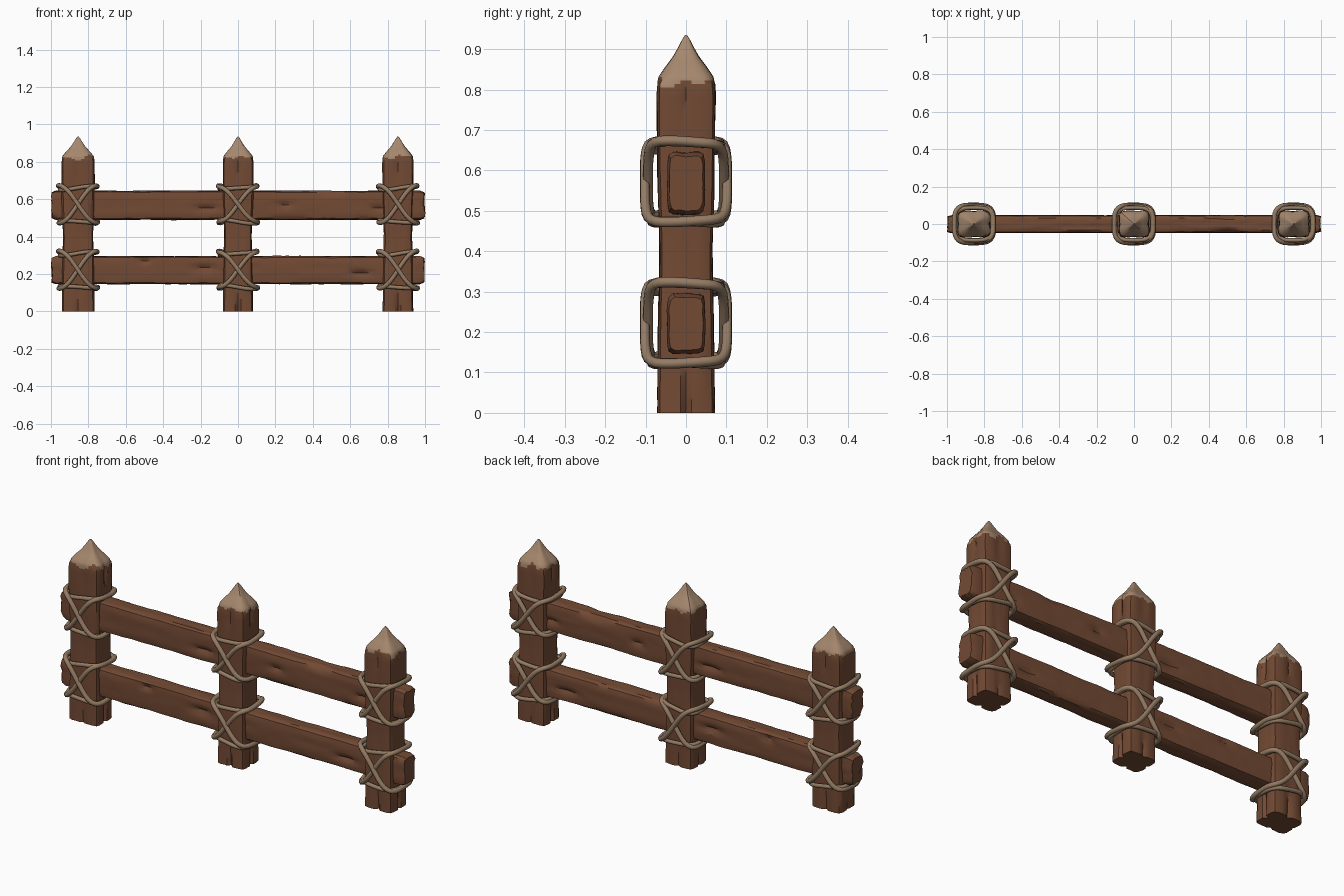
import bpy, bmesh
from math import sin, cos, pi, exp
from mathutils import Vector, noise

if "Cube" in bpy.data.objects:
    bpy.data.objects.remove(bpy.data.objects["Cube"])


def material(name, rgb):
    m = bpy.data.materials.new(name)
    m.use_nodes = True
    color = (*rgb, 1)
    m.diffuse_color = color
    m.node_tree.nodes["Principled BSDF"].inputs["Base Color"].default_value = color
    return m


WOOD = material("brown wood", (0.17, 0.068, 0.034))
CUT = material("pale cut wood", (0.38, 0.245, 0.155))
ROPE = material("tan rope", (0.30, 0.20, 0.125))
SIDES = 32


def rough(p, freq, seed):
    return noise.noise(Vector(p) * freq + Vector((seed * 7.3, seed, 3.1)))


def smooth(ob, angle):
    bpy.ops.object.select_all(action='DESELECT')
    ob.select_set(True)
    bpy.context.view_layer.objects.active = ob
    bpy.ops.object.shade_smooth_by_angle(angle=angle)


def skin(name, rings, mats):
    """Join rings of points into a capped solid."""
    bm = bmesh.new()
    loops = [[bm.verts.new(p) for p in ring] for ring in rings]
    for a, b in zip(loops, loops[1:]):
        for i in range(SIDES):
            j = (i + 1) % SIDES
            bm.faces.new((a[i], a[j], b[j], b[i]))
    bm.faces.new(loops[0])
    bm.faces.new(loops[-1])
    bmesh.ops.recalc_face_normals(bm, faces=bm.faces)
    me = bpy.data.meshes.new(name)
    bm.to_mesh(me)
    bm.free()
    for m in mats:
        me.materials.append(m)
    ob = bpy.data.objects.new(name, me)
    bpy.context.collection.objects.link(ob)
    return ob


def square(i, power):
    """Unit rounded-square point number i."""
    a = 2 * pi * i / SIDES
    c, s = cos(a), sin(a)
    r = (abs(c) ** power + abs(s) ** power) ** (-1 / power)
    return c * r, s * r


def lerp_profile(profile, z):
    for (z0, w0), (z1, w1) in zip(profile, profile[1:]):
        if z <= z1:
            return w0 + (w1 - w0) * (z - z0) / (z1 - z0)
    return profile[-1][1]


# Posts: split feet, worn waist, carved pale points
WIDTH = [(0, 1), (0.2, 0.98), (0.4, 0.92), (0.6, 1), (0.79, 1.02), (0.83, 0.98),
         (0.855, 0.74), (0.88, 0.47), (0.905, 0.27), (0.925, 0.13), (0.935, 0.04)]


def post(name, px, hx, hy, seed):
    heights = [0.78 * k / 26 for k in range(26)]
    heights += [0.78 + 0.155 * k / 18 for k in range(19)]
    rings = []
    for z in heights:
        w = lerp_profile(WIDTH, z)
        split = 0.24 * max(0, 1 - z / 0.19) + 0.13 * exp(-((z - 0.77) / 0.06) ** 2)
        ring = []
        for i in range(SIDES):
            x, y = square(i, 8 if z < 0.82 else 5)
            k = w * (1 + 0.045 * rough((x, y, z * 1.5), 3, seed))
            if i % 8 == 0:
                k *= 1 - split * (0.7 + 0.3 * sin(i + seed))
            elif i % 8 in (3, 5) and z < 0.82:
                k *= 1 + 0.03 * rough((x, y, z), 9, seed)
            ring.append((px + x * hx * k, y * hy * k, z))
        rings.append(ring)
    ob = skin(name, rings, [WOOD, CUT])
    for f in ob.data.polygons:
        c = f.center
        edge = 0.82 + 0.035 * rough((c.x, c.y, 0), 22, seed)
        f.material_index = int(c.z > edge)
    smooth(ob, 0.6)


POSTS = [("right", -0.855, 0.086), ("middle", 0, 0.079), ("left", 0.855, 0.081)]
for n, (side, px, hx) in enumerate(POSTS):
    post(side + "_post", px, hx, 0.07, n + 1)

# Rails: long rough planks with gouges on both faces
def rail(name, zc, half, gouges, seed):
    rings = []
    count = 90
    for k in range(count + 1):
        x = -0.995 + 1.99 * k / count
        end = 0.88 if k in (0, count) else 1
        ring = []
        for i in range(SIDES):
            u, v = square(i, 7)
            w = end * (1 + 0.05 * rough((x * 2, u, v), 2.5, seed)
                       + 0.03 * rough((x * 5, u, v), 3, seed + 4))
            y, z = 0.047 * u * w, half * v * w
            dent = 0
            for gx, gz, length in gouges:
                dent += 0.35 * exp(-((x - gx) / length) ** 2
                                   - ((z + zc - gz) / 0.013) ** 2)
            y *= 1 - min(dent, 0.5)
            # Ragged ends
            dx = 0.012 * rough((u, v, x), 3, seed) if k in (0, 1, count - 1, count) else 0
            ring.append((x + dx, y, zc + z))
        rings.append(ring)
    smooth(skin(name, rings, [WOOD]), 0.6)


rail("upper_rail", 0.568, 0.077,
     [(-0.17, 0.55, 0.06), (0.25, 0.57, 0.03), (0.75, 0.55, 0.04), (0.5, 0.635, 0.07)], 5)
rail("lower_rail", 0.221, 0.074,
     [(-0.18, 0.23, 0.06), (0.66, 0.205, 0.06), (-0.5, 0.27, 0.03)], 6)


# Rope lashings: two crossed loops and two level loops at each joint
def loop(name, px, zc, ax, ay, tilt, wobble, radius):
    cu = bpy.data.curves.new(name, 'CURVE')
    cu.dimensions = '3D'
    cu.bevel_depth = radius
    cu.bevel_resolution = 2
    sp = cu.splines.new('POLY')
    sp.points.add(47)
    sp.use_cyclic_u = True
    for k, pt in enumerate(sp.points):
        a = 2 * pi * k / 48
        c, s = cos(a), sin(a)
        r = (abs(c) ** 3.5 + abs(s) ** 3.5) ** (-1 / 3.5)
        x, y = c * r, s * r
        slope = sin(pi / 2 * max(-1, min(1, x)))
        z = zc + tilt * slope + wobble * sin(2 * a + px * 3)
        pt.co = (px + ax * x, ay * y, z, 1)
    cu.materials.append(ROPE)
    ob = bpy.data.objects.new(name, cu)
    bpy.context.collection.objects.link(ob)
    bpy.ops.object.select_all(action='DESELECT')
    ob.select_set(True)
    bpy.context.view_layer.objects.active = ob
    bpy.ops.object.convert(target='MESH')
    smooth(bpy.context.object, 1.2)


for side, px, hx in POSTS:
    for level, zc in (("upper", 0.573), ("lower", 0.223)):
        tag = f"{side}_{level}_rope_"
        loop(tag + "rising", px, zc, 0.103, 0.094, 0.097, 0.004, 0.0125)
        loop(tag + "falling", px, zc, 0.106, 0.102, -0.097, -0.004, 0.0125)
        loop(tag + "top", px, zc + 0.087, 0.098, 0.087, 0.008, 0.003, 0.011)
        loop(tag + "bottom", px, zc - 0.093, 0.098, 0.087, -0.008, 0.003, 0.011)
